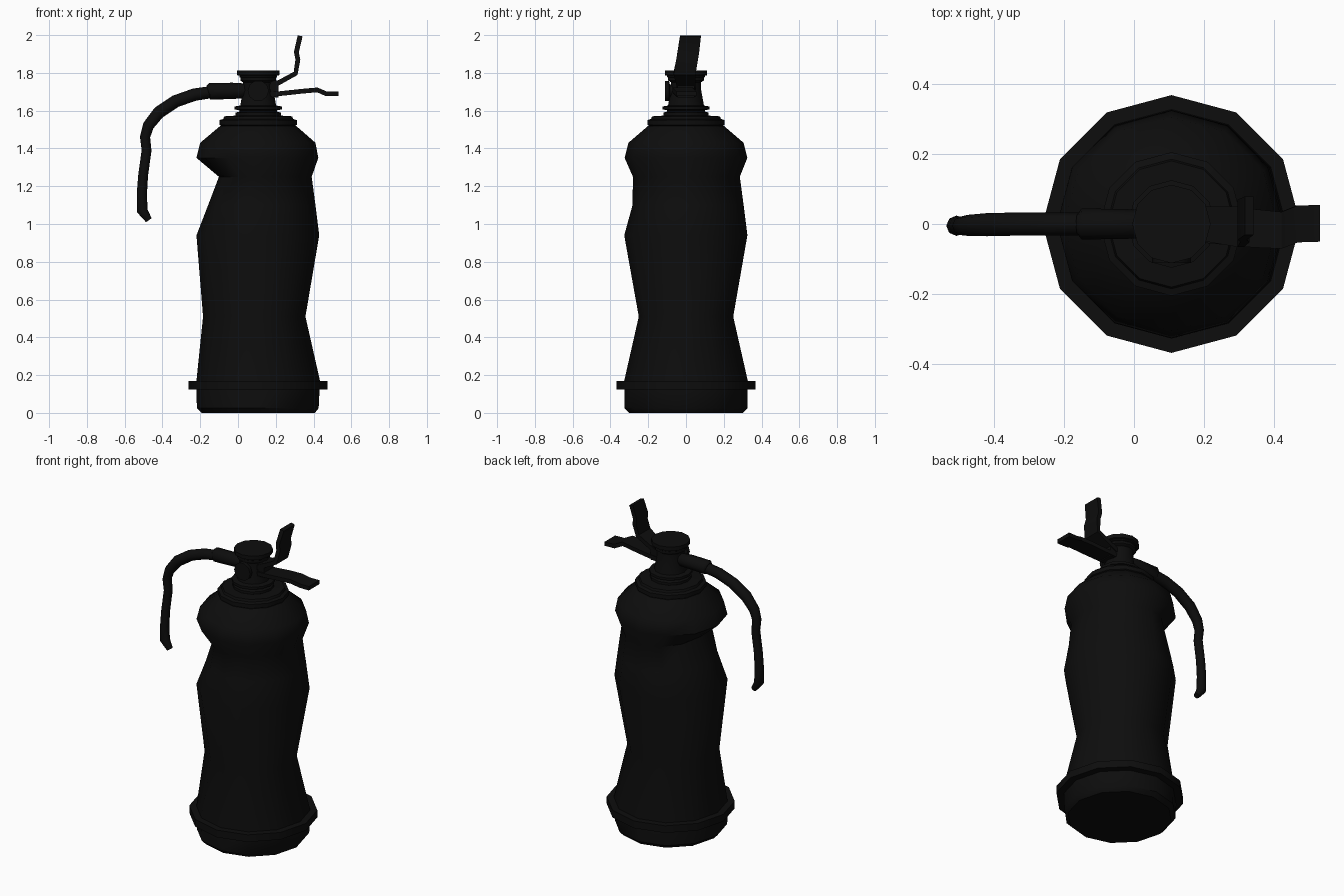
import bpy, bmesh, math
from mathutils import Vector

cube = bpy.data.objects.get("Cube")
if cube:
    bpy.data.objects.remove(cube, do_unlink=True)

CX = 0.107   # axis of the bottle
SIDES = 12

black = bpy.data.materials.new("black")
black.use_nodes = True
black.diffuse_color = (0.004, 0.004, 0.004, 1)
black.node_tree.nodes["Principled BSDF"].inputs["Base Color"].default_value = (0.004, 0.004, 0.004, 1)


def skin(name, loops, angle=40):
    """Bridge a list of equal-length vertex loops and cap both ends."""
    bm = bmesh.new()
    rings = [[bm.verts.new(p) for p in loop] for loop in loops]
    n = len(rings[0])
    for a, b in zip(rings, rings[1:]):
        for i in range(n):
            j = (i + 1) % n
            bm.faces.new((a[i], a[j], b[j], b[i]))
    bm.faces.new(rings[0][::-1])
    bm.faces.new(rings[-1])
    bmesh.ops.recalc_face_normals(bm, faces=bm.faces)
    mesh = bpy.data.meshes.new(name)
    bm.to_mesh(mesh)
    bm.free()
    mesh.materials.append(black)
    obj = bpy.data.objects.new(name, mesh)
    bpy.context.collection.objects.link(obj)
    bpy.ops.object.select_all(action='DESELECT')
    obj.select_set(True)
    bpy.context.view_layer.objects.active = obj
    bpy.ops.object.shade_smooth_by_angle(angle=math.radians(angle))
    return obj


def dented_ring(z, left, right, front, back):
    """Ring with its own radius towards each of the four directions."""
    loop = []
    for i in range(SIDES):
        a = math.tau * i / SIDES
        c, s = math.cos(a), math.sin(a)
        loop.append((CX + c * (right if c > 0 else left), s * (back if s > 0 else front), z))
    return loop


def turned(name, profile):
    return skin(name, [dented_ring(z, r, r, r, r) for r, z in profile])


def tube(name, path, sides=8):
    """Tube along (x, y, z, radius) points lying nearly in the xz plane."""
    pts = [Vector(p[:3]) for p in path]
    loops = []
    for i, p in enumerate(pts):
        t = (pts[min(i + 1, len(pts) - 1)] - pts[max(i - 1, 0)]).normalized()
        u = Vector((0, 1, 0)).cross(t).normalized()
        v = t.cross(u)
        r = path[i][3]
        loops.append([p + r * (math.cos(math.tau * k / sides) * u + math.sin(math.tau * k / sides) * v)
                      for k in range(sides)])
    return skin(name, loops, 50)


def strap(name, path, thick):
    """Bent flat bar along (x, y, z, width) points, its width along y."""
    pts = [Vector(p[:3]) for p in path]
    loops = []
    for i, p in enumerate(pts):
        t = pts[min(i + 1, len(pts) - 1)] - pts[max(i - 1, 0)]
        n = Vector((-t.z, 0, t.x)).normalized() * thick / 2
        w = Vector((0, path[i][3] / 2, 0))
        loops.append([p - n - w, p - n + w, p + n + w, p + n - w])
    return skin(name, loops, 25)


# Dented bottle: height, then left, right, front and back radii
skin("bottle", [dented_ring(*r) for r in (
    (0.0, .30, .30, .30, .30),
    (0.025, .325, .32, .325, .325),
    (0.17, .327, .327, .327, .327),
    (0.51, .292, .25, .25, .25),
    (0.94, .327, .323, .327, .325),
    (1.10, .265, .303, .283, .305),
    (1.25, .208, .283, .281, .285),
    (1.35, .327, .318, .325, .325),
    (1.43, .307, .303, .305, .305),
    (1.52, .20, .20, .20, .20),
)])

# Foot band
turned("foot_band", [(.32, .125), (.368, .125), (.368, .17), (.32, .17)])

# Collar, threaded neck and valve cap
turned("collar", [(.18, 1.51), (.205, 1.525), (.205, 1.55), (.185, 1.556), (.18, 1.57), (.10, 1.575)])
turned("neck", [(.10, 1.56), (.12, 1.575), (.12, 1.59), (.10, 1.595), (.10, 1.602), (.125, 1.607),
                (.125, 1.622), (.095, 1.627), (.08, 1.71), (.08, 1.76)])
turned("valve_cap", [(.08, 1.75), (.095, 1.76), (.095, 1.775), (.10, 1.778), (.10, 1.785),
                     (.112, 1.788), (.112, 1.812)])


def dial_ring(y, r):
    return [(CX + r * math.cos(math.tau * k / 10), y, 1.705 + r * math.sin(math.tau * k / 10))
            for k in range(10)]


# Pressure gauge on the front of the valve
skin("gauge", [dial_ring(y, r) for y, r in ((-.04, .035), (-.085, .035), (-.09, .056), (-.112, .056))])

# Hose fitting and hose
tube("hose_fitting", [(.05, 0, 1.705, .033), (.02, 0, 1.705, .04), (-.03, 0, 1.705, .043), (-.15, 0, 1.702, .044),
                      (-.157, 0, 1.70, .034)])
tube("hose", [(-.13, 0, 1.70, .032), (-.23, 0, 1.685, .033), (-.33, 0, 1.65, .033), (-.42, -.002, 1.59, .033),
              (-.475, -.004, 1.52, .03), (-.492, -.005, 1.46, .027), (-.484, -.005, 1.39, .026),
              (-.502, -.005, 1.26, .026), (-.509, -.005, 1.16, .027), (-.507, -.005, 1.07, .029),
              (-.472, -.005, 1.02, .018)])

# Squeeze levers
strap("carry_handle", [(.15, 0, 1.685, .10), (.22, -.003, 1.69, .105), (.34, -.012, 1.703, .11),
                       (.42, -.018, 1.71, .105), (.465, 0, 1.69, .105), (.531, .002, 1.689, .105)], .025)
strap("trigger_lever", [(.15, 0, 1.715, .10), (.21, 0, 1.745, .10), (.305, -.008, 1.797, .115),
                        (.317, .006, 1.87, .115), (.309, .012, 1.91, .115), (.329, .024, 1.996, .11)], .026)
# Lever pivot block
skin("lever_block", [[(x, y, z) for y, z in ((-.045, 1.67), (.045, 1.67), (.045, 1.76), (-.045, 1.76))]
                     for x in (.13, .215)])
